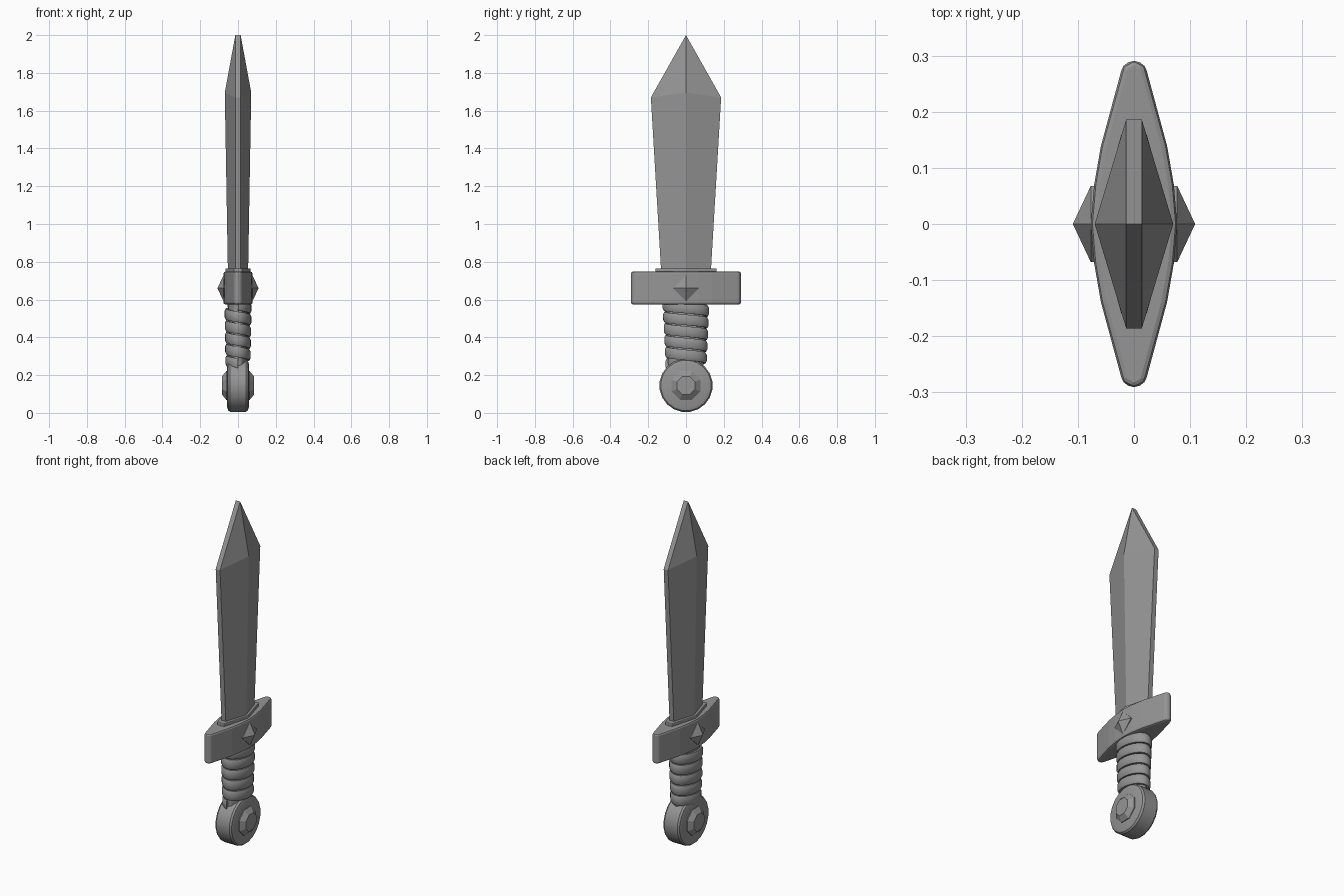
import bpy, bmesh, math

cube = bpy.data.objects.get("Cube")
if cube:
    bpy.data.objects.remove(cube)

steel = bpy.data.materials.new("grey")
steel.use_nodes = True
GREY = (0.3, 0.3, 0.3, 1)
steel.diffuse_color = GREY
steel.node_tree.nodes["Principled BSDF"].inputs["Base Color"].default_value = GREY


def loft(name, rings, smooth=None, bevel=0):
    """Skin a list of equal-length point rings and cap both ends."""
    bm = bmesh.new()
    loops = [[bm.verts.new(p) for p in ring] for ring in rings]
    n = len(loops[0])
    for a, b in zip(loops, loops[1:]):
        for i in range(n):
            j = (i + 1) % n
            bm.faces.new((a[i], a[j], b[j], b[i]))
    bm.faces.new(loops[0][::-1])
    bm.faces.new(loops[-1])
    bmesh.ops.remove_doubles(bm, verts=bm.verts, dist=1e-5)
    bmesh.ops.recalc_face_normals(bm, faces=bm.faces)
    mesh = bpy.data.meshes.new(name)
    bm.to_mesh(mesh)
    bm.free()
    mesh.materials.append(steel)
    obj = bpy.data.objects.new(name, mesh)
    bpy.context.collection.objects.link(obj)
    if bevel:
        mod = obj.modifiers.new("bevel", "BEVEL")
        mod.width, mod.segments, mod.limit_method = bevel, 2, "ANGLE"
        mod.angle_limit = math.radians(40)
    if smooth:
        bpy.ops.object.select_all(action="DESELECT")
        obj.select_set(True)
        bpy.context.view_layer.objects.active = obj
        bpy.ops.object.shade_smooth_by_angle(angle=math.radians(smooth))
    return obj


def mirrored(quarter):
    """Outline from its +x side, listed from +y to y = 0."""
    right = quarter + [(x, -y) for x, y in reversed(quarter) if y > 0]
    return right + [(-x, y) for x, y in reversed(right) if x > 0]


def blade_ring(ridge, half, z_edge, z_ridge):
    e = 0.014
    return [(e, half, z_edge), (ridge, 0, z_ridge), (e, -half, z_edge),
            (-e, -half, z_edge), (-ridge, 0, z_ridge), (-e, half, z_edge)]


def slab(outline, z):
    return [(x, y, z) for x, y in outline]


def oval(rx, ry, z, n=16):
    return [(rx * math.cos(i * math.tau / n), ry * math.sin(i * math.tau / n), z)
            for i in range(n)]


def disc(r, x, z, n):
    return [(x, r * math.cos((i + 0.5) * math.tau / n), z + r * math.sin((i + 0.5) * math.tau / n))
            for i in range(n)]


# Blade, with a ridge, flat edges and a pointed tip
loft("blade", [blade_ring(0.053, 0.13, 0.72, 0.72),
               blade_ring(0.07, 0.186, 1.67, 1.695),
               blade_ring(0.014, 0, 2, 2)])

# Guard and the thin collar on it
guard = mirrored([(0, 0.293), (0.02, 0.283), (0.059, 0.139), (0.071, 0.07), (0.077, 0)])
loft("guard", [slab(guard, 0.574), slab(guard, 0.748)], bevel=0.01)
collar = mirrored([(0.022, 0.162), (0.067, 0)])
loft("collar", [slab(collar, 0.74), slab(collar, 0.765)], bevel=0.004)

# Pointed studs on both guard faces
for side, label in ((1, "left"), (-1, "right")):
    loft(label + "_stud", [[(side * x, r * math.cos(a), 0.66 + r * math.sin(a))
                            for a in (0, math.pi / 2, math.pi, -math.pi / 2)]
                           for x, r in ((0.06, 0.068), (0.077, 0.068), (0.109, 0))])

# Grip core
loft("grip", [oval(0.048, 0.092, 0.22), oval(0.055, 0.11, 0.6)], smooth=30)

# Spiral wrap: a flat band wound around the grip
turns, steps, top, pitch = 5, 24, 0.57, 0.062
rings = []
for i in range(turns * steps + 1):
    a = i * math.tau / steps - math.pi / 2
    z = top - pitch * i / steps
    t = (z - 0.25) / 0.33
    rx, ry = 0.06 + 0.006 * t, 0.102 + 0.016 * t
    rings.append([((rx + d) * math.cos(a), (ry + d) * math.sin(a), z + h)
                  for d, h in ((-0.02, -0.028), (0, -0.028), (0.006, -0.016),
                               (0.006, 0.016), (0, 0.028), (-0.02, 0.028))])
loft("grip_wrap", rings, smooth=40)

# Round pommel with a faceted boss on each side
rim = [(0.115, 0.058), (0.134, 0.052), (0.141, 0.042)]
loft("pommel", [disc(r, -x, 0.145, 20) for r, x in rim]
     + [disc(r, x, 0.145, 20) for r, x in reversed(rim)], smooth=30)
boss = [(0.052, 0.085), (0.082, 0.062)]
loft("pommel_boss", [disc(r, -x, 0.145, 8) for r, x in boss]
     + [disc(r, x, 0.145, 8) for r, x in reversed(boss)])
